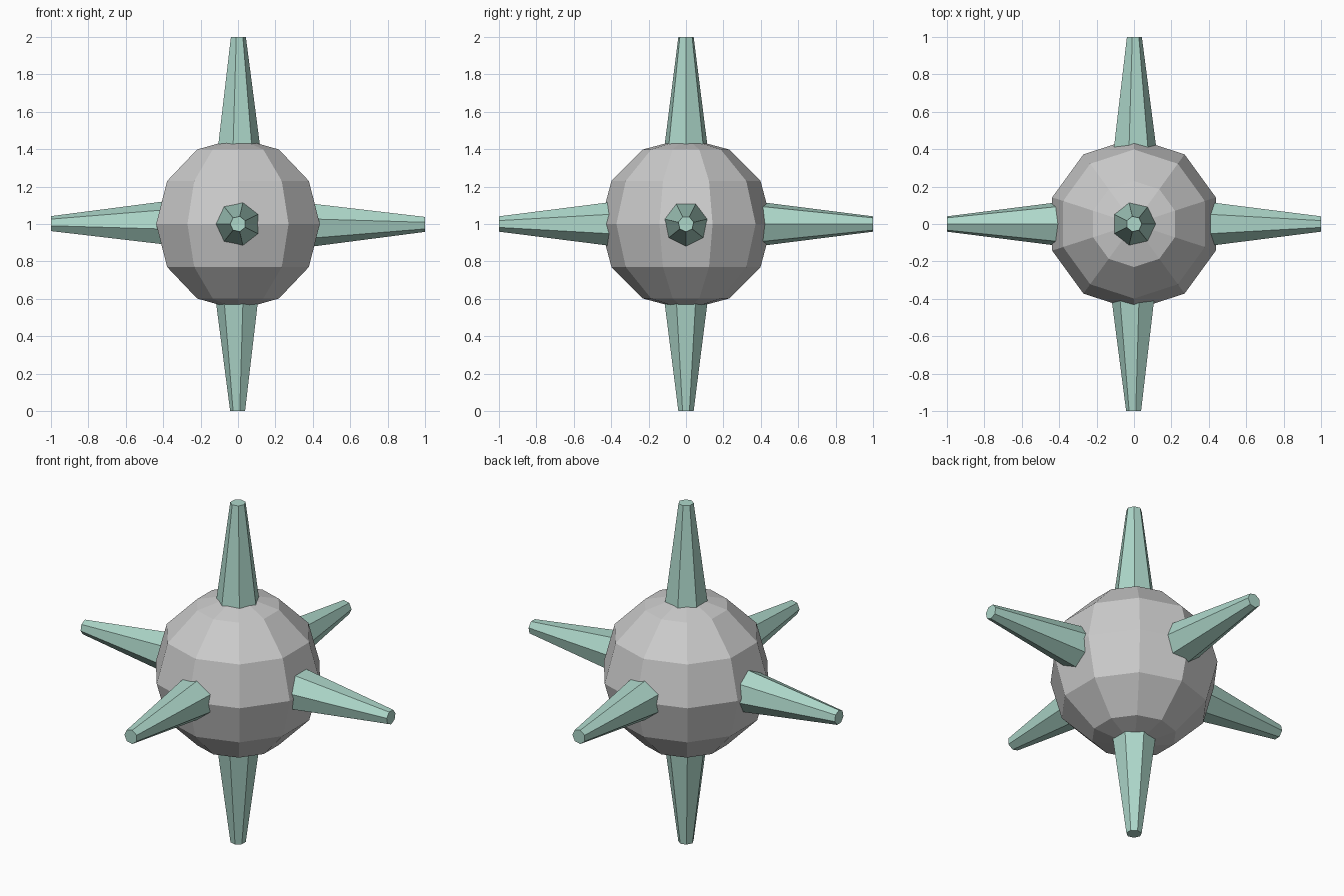
import bpy, bmesh
from mathutils import Vector, Matrix

if "Cube" in bpy.data.objects:
    bpy.data.objects.remove(bpy.data.objects["Cube"])

CENTRE = Vector((0, 0, 1))
green = bpy.data.materials.new("pale_green")
green.diffuse_color = (0.42, 0.68, 0.59, 1)
green.use_nodes = True
green.node_tree.nodes["Principled BSDF"].inputs["Base Color"].default_value = green.diffuse_color


def finish(bm, name, matrix, material=None):
    mesh = bpy.data.meshes.new(name)
    bm.to_mesh(mesh)
    bm.free()
    obj = bpy.data.objects.new(name, mesh)
    obj.matrix_world = matrix
    if material:
        mesh.materials.append(material)
    bpy.context.collection.objects.link(obj)
    return obj


# Faceted ball: 10 segments, 6 rings, one meridian on +x
bm = bmesh.new()
bmesh.ops.create_uvsphere(bm, u_segments=10, v_segments=6, radius=0.46)
finish(bm, "ball", Matrix.Translation(CENTRE))


def spike(name, axis, corner):
    """Seven-sided tapered spike along axis, with one corner pointing to 'corner'."""
    inner, outer = 0.37, 1.0
    bm = bmesh.new()
    bmesh.ops.create_cone(bm, cap_ends=True, segments=7, radius1=0.124, radius2=0.042,
                          depth=outer - inner,
                          matrix=Matrix.Translation((0, 0, (inner + outer) / 2)))
    # Local x is the direction of a real corner of the cone
    first = next(iter(bm.verts)).co
    u0 = Vector((first.x, first.y, 0)).normalized()
    local = Matrix((u0, Vector((0, 0, 1)).cross(u0), (0, 0, 1))).to_4x4()
    bmesh.ops.transform(bm, matrix=local, verts=bm.verts[:])
    z, x = Vector(axis), Vector(corner)
    turn = Matrix((x, z.cross(x), z)).transposed().to_4x4()
    finish(bm, name, Matrix.Translation(CENTRE) @ turn, green)


# Six spikes, one per axis direction
spike("top_spike", (0, 0, 1), (1, 0, 0))
spike("bottom_spike", (0, 0, -1), (-1, 0, 0))
spike("right_spike", (1, 0, 0), (0, 0, -1))
spike("left_spike", (-1, 0, 0), (0, 0, 1))
spike("back_spike", (0, 1, 0), (1, 0, 0))
spike("front_spike", (0, -1, 0), (-1, 0, 0))
